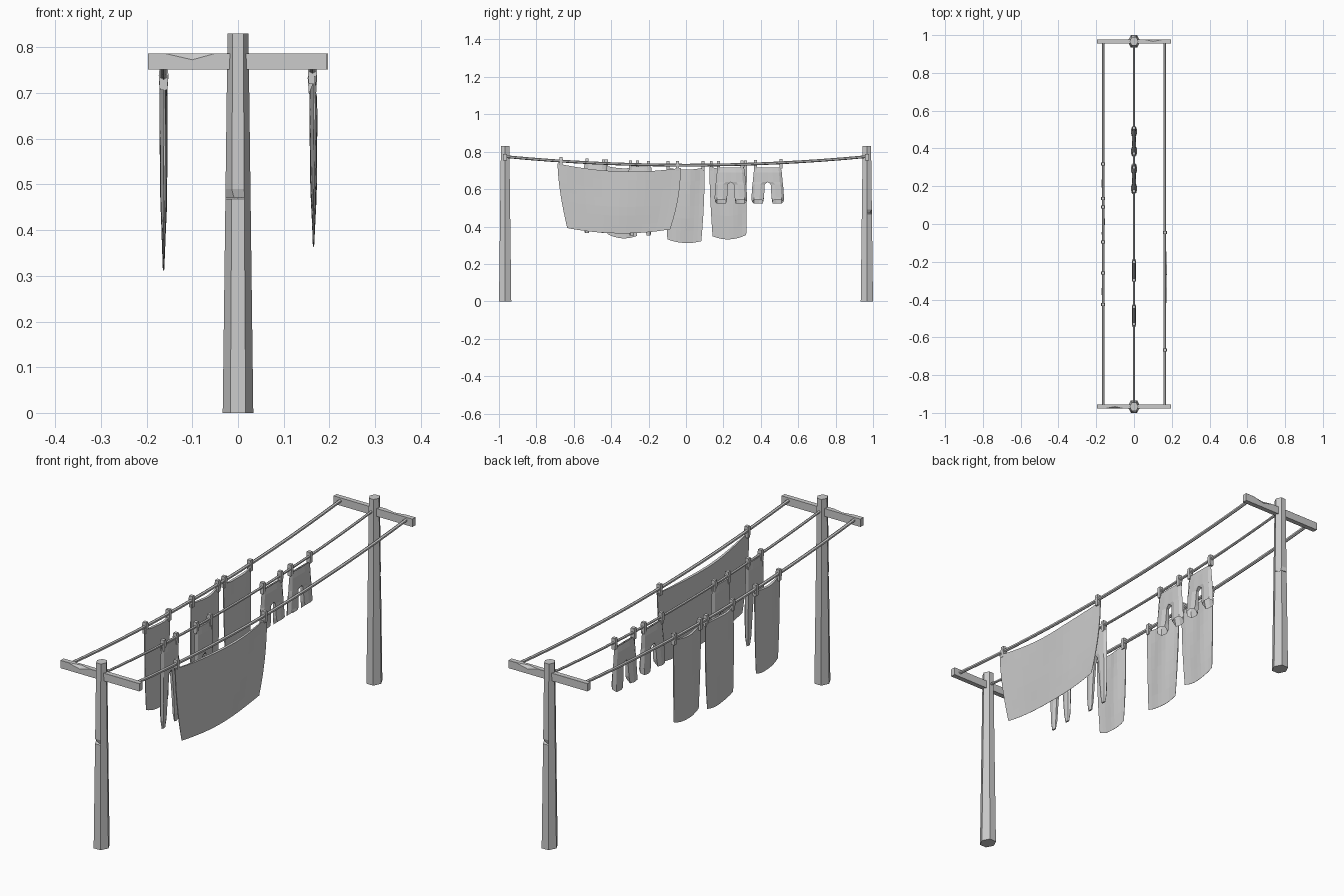
import bpy, math, random

if "Cube" in bpy.data.objects:
    bpy.data.objects.remove(bpy.data.objects["Cube"])
random.seed(4)
END = 0.967          # distance of the posts from the centre
ROPE_X = 0.163


def make(name, verts, faces):
    me = bpy.data.meshes.new(name)
    me.from_pydata(verts, [], faces)
    me.update()
    ob = bpy.data.objects.new(name, me)
    bpy.context.collection.objects.link(ob)
    return ob


def loft(name, rings, caps=True):
    n = len(rings[0])
    verts = [p for r in rings for p in r]
    faces = [(i*n + j, i*n + (j+1) % n, (i+1)*n + (j+1) % n, (i+1)*n + j)
             for i in range(len(rings)-1) for j in range(n)]
    if caps:
        faces += [tuple(reversed(range(n))), tuple(range(len(verts)-n, len(verts)))]
    return make(name, verts, faces)


def rope_z(y):
    return 0.728 + 0.046*(y/END)**2


# Hexagonal tapering post with a chip in one front edge
def post(name):
    rings = []
    for z, chip in ((0, 0), (0.468, 0), (0.472, 0.012), (0.49, 0), (0.83, 0)):
        r = 0.0335 - 0.0105*z/0.83
        ring = []
        for k in range(6):
            a = math.radians(60*k)
            x, y = r*math.cos(a), r*1.13*math.sin(a)
            if k == 4:
                x, y = x + chip*0.4, y + chip
            ring.append((x, y, z))
        rings.append(ring)
    return loft(name, rings)


# Crossbar with a chip in its upper outer edge
def crossbar(name):
    rings = []
    for x, c in ((-0.197, .0006), (-0.158, .0006), (-0.1, .014), (-0.052, .0006), (0.195, .0006)):
        rings.append([(x, 0.011, 0.752), (x, 0.011, 0.787), (x, -0.011 + c*0.8, 0.787),
                      (x, -0.011, 0.787 - c), (x, -0.011, 0.752)])
    return loft(name, rings)


for side, turn in (("front", 0), ("back", math.pi)):
    for build, part in ((post, "post"), (crossbar, "crossbar")):
        ob = build(side + "_" + part)
        ob.location.y = -END if side == "front" else END
        ob.rotation_euler.z = turn


# Sagging ropes
def rope(name, x, r):
    rings = []
    for i in range(17):
        y = -END + 2*END*i/16
        rings.append([(x + r*math.cos(a), y, rope_z(y) + r*math.sin(a))
                      for a in [math.radians(30 + 60*k) for k in range(6)]])
    loft(name, rings)


rope("left_rope", -ROPE_X, 0.0075)
rope("middle_rope", 0, 0.006)
rope("right_rope", ROPE_X, 0.0075)


# Tapered clothes pegs straddling a rope
def peg(x, y):
    z = rope_z(y)
    loft("peg", [[(x + sx*w, y + sy*0.008, z + dz) for sx, sy in ((-1, -1), (1, -1), (1, 1), (-1, 1))]
                 for dz, w in ((-0.03, 0.008), (0.005, 0.0105), (0.021, 0.008))])


# Hanging cloth: a thin pillow shape between four corners (y, z)
def cloth(name, x, tl, tr, bl, br, sag, drop, nu=8, nv=6, thick=0.006):
    verts, faces = [], []
    phase = random.uniform(0, 6)
    for s in (1, -1):
        for i in range(nv + 1):
            v = i/nv
            for j in range(nu + 1):
                u = j/nu
                bow = 4*u*(1-u)
                ya = tl[0] + (bl[0]-tl[0])*v**1.6
                yb = tr[0] + (br[0]-tr[0])*v**2
                zt = tl[1] + (tr[1]-tl[1])*u - sag*bow
                zb = bl[1] + (br[1]-bl[1])*u - drop*bow
                edge = 0.3 + 0.7*min(1, 3*u, 3*(1-u))
                t = thick*edge*(min(1, (1-v)*2.5 + 0.08))
                wave = 0.003*math.sin(9*u + phase + 2*v)*(1 - 0.6*v)
                verts.append((x + wave + s*t, ya + (yb-ya)*u, zt + (zb-zt)*v))
    w, m = nu + 1, (nu + 1)*(nv + 1)
    for i in range(nv):
        for j in range(nu):
            a = i*w + j
            q = (a, a+w, a+w+1, a+1)
            faces += [q, tuple(m + k for k in reversed(q))]
    rim = (list(range(w)) + [i*w + nu for i in range(1, nv+1)] +
           [nv*w + j for j in range(nu-1, -1, -1)] + [i*w for i in range(nv-1, 0, -1)])
    for a, b in zip(rim, rim[1:] + rim[:1]):
        faces.append((a, b, b + m, a + m))
    make(name, verts, faces)


cloth("sheet", ROPE_X + 0.002, (-0.687, 0.737), (-0.028, 0.713), (-0.635, 0.392), (-0.085, 0.385),
      0.03, 0.025, 14, 7)
cloth("towel_a", -ROPE_X, (0.125, 0.72), (0.325, 0.724), (0.142, 0.348), (0.322, 0.355), 0.015, 0.02)
cloth("towel_b", -ROPE_X, (-0.105, 0.716), (0.1, 0.716), (-0.1, 0.332), (0.082, 0.322), 0.012, 0.015)
cloth("towel_c", -ROPE_X, (-0.435, 0.727), (-0.25, 0.72), (-0.42, 0.36), (-0.262, 0.35), 0.012, 0.018)


# Legged garments: two mirrored half-lofts of (z, inner, outer, thickness, inner fullness)
def garment(name, yc, sections, tilt, caps):
    for s, side in ((1, "near"), (-1, "far")):
        rings = []
        for k, (z, yi, yo, t, f) in enumerate(sections):
            up = tilt if k == len(sections) - 1 else 0
            ym = yi + (yo - yi)*0.35
            yn = yi + (yo - yi)*0.8
            ring = [(t*f, yi, z + up*0.8), (t, ym, z + up), (t*0.8, yn, z + up), (0, yo, z + up/2),
                    (-t*0.8, yn, z), (-t, ym, z), (-t*f, yi, z)]
            ring = [(x, yc + s*y, zz) for x, y, zz in ring]
            rings.append(ring if s < 0 else ring[::-1])
        loft(name + "_" + side + "_half", rings, caps)


shorts = [(0.716, 0, 0.07, 0.004, 1), (0.69, 0, 0.075, 0.009, 1), (0.638, 0, 0.08, 0.011, 0.9),
          (0.625, 0.016, 0.082, 0.012, 0.5), (0.555, 0.02, 0.087, 0.015, 0.6),
          (0.522, 0.026, 0.085, 0.017, 0.6)]
trousers = [(0.722, 0, 0.058, 0.004, 1), (0.69, 0, 0.063, 0.009, 1), (0.60, 0, 0.066, 0.011, 0.9),
            (0.585, 0.01, 0.066, 0.011, 0.5), (0.47, 0.022, 0.066, 0.011, 0.5),
            (0.39, 0.028, 0.062, 0.009, 0.5), (0.353, 0.034, 0.056, 0.004, 0.5)]
garment("shorts_a", 0.24, shorts, 0.022, False)
garment("shorts_b", 0.437, shorts, 0.022, False)
garment("trousers_a", -0.245, trousers, 0, True)
garment("trousers_b", -0.485, [(z + 0.012, *r) for z, *r in trousers], 0, True)

for x, ys in ((ROPE_X, (-0.668, -0.045)),
              (-ROPE_X, (-0.425, -0.26, -0.095, 0.09, 0.135, 0.318)),
              (0, (-0.53, -0.44, -0.297, -0.2, 0.175, 0.3, 0.372, 0.507))):
    for y in ys:
        peg(x, y)

# Make all normals point outward
import bmesh
for ob in bpy.context.collection.objects:
    bm = bmesh.new()
    bm.from_mesh(ob.data)
    bmesh.ops.recalc_face_normals(bm, faces=bm.faces)
    bm.to_mesh(ob.data)
    bm.free()
